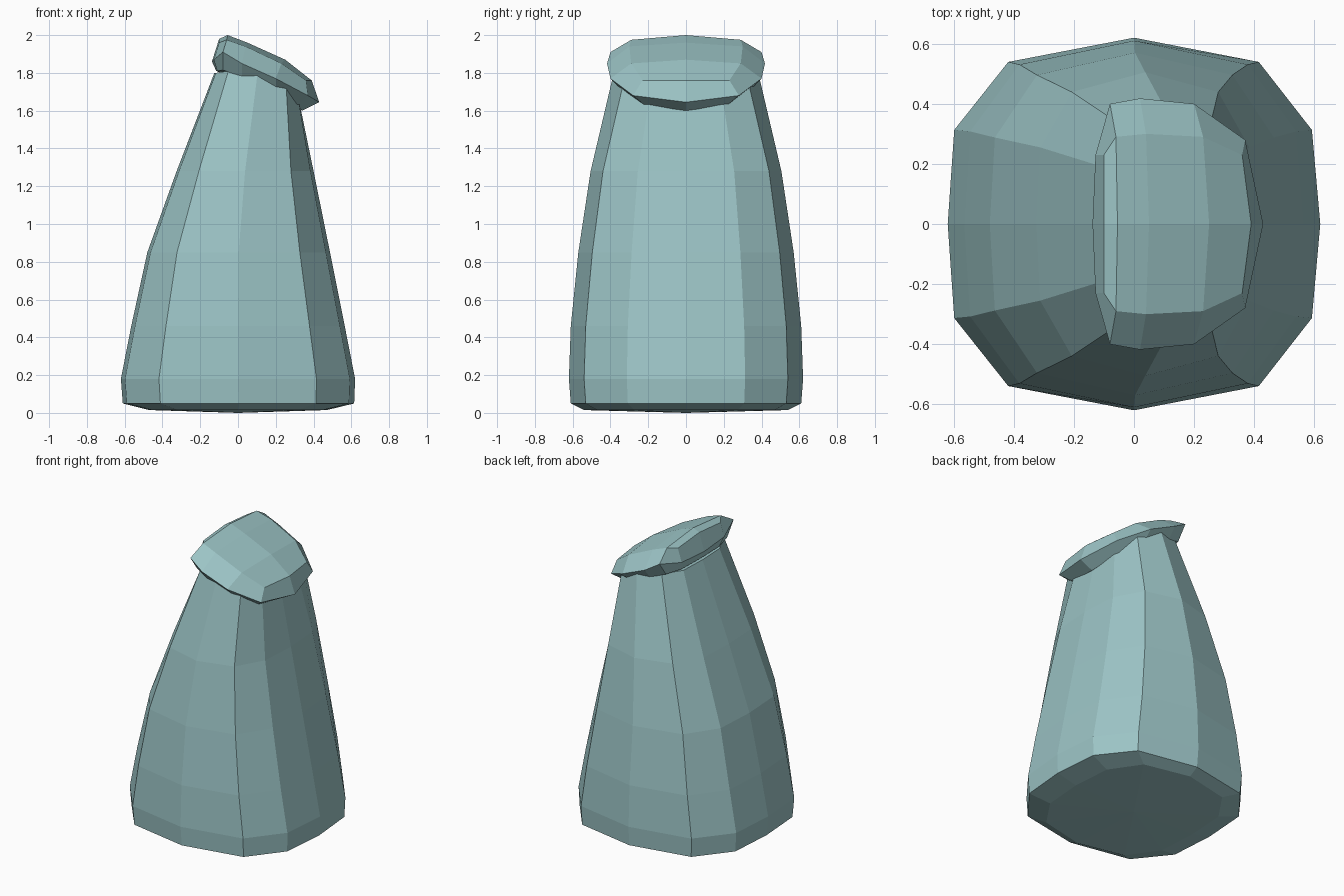
import bpy, bmesh, math

if "Cube" in bpy.data.objects:
    bpy.data.objects.remove(bpy.data.objects["Cube"])

mat = bpy.data.materials.new("pale teal")
mat.diffuse_color = (0.33, 0.55, 0.56, 1)
mat.use_nodes = True
mat.node_tree.nodes["Principled BSDF"].inputs["Base Color"].default_value = mat.diffuse_color


def full_loop(half):
    """Mirror a 7-point half ring (y >= 0) into a closed 12-point ring."""
    return half + [(x, -y, z) for x, y, z in reversed(half[1:-1])]


def bridge(bm, a, b):
    n = len(a)
    for i in range(n):
        bm.faces.new((a[i], a[(i + 1) % n], b[(i + 1) % n], b[i]))


def fan(bm, ring, centre):
    c = bm.verts.new(centre)
    for i in range(len(ring)):
        bm.faces.new((ring[i], ring[(i + 1) % len(ring)], c))


def loft(bm, halves):
    rings = [[bm.verts.new(p) for p in full_loop(h)] for h in halves]
    for a, b in zip(rings, rings[1:]):
        bridge(bm, a, b)
    return rings


def finish(bm, name):
    bmesh.ops.recalc_face_normals(bm, faces=bm.faces[:])
    me = bpy.data.meshes.new(name)
    bm.to_mesh(me)
    bm.free()
    me.materials.append(mat)
    ob = bpy.data.objects.new(name, me)
    bpy.context.collection.objects.link(ob)


# body: tapering twelve-sided shell, leaning to a slanted top
fx = [1, 0.955, 0.67, 0, -0.675, -0.965, -1]
fy = [0, 0.505, 0.87, 1, 0.87, 0.505, 0]
levels = [  # z, left x, right x, half depth
    (0.015, -0.47, 0.47, 0.54), (0.05, -0.61, 0.615, 0.61),
    (0.18, -0.62, 0.62, 0.62), (0.46, -0.565, 0.565, 0.61),
    (0.85, -0.48, 0.487, 0.57), (1.28, -0.325, 0.40, 0.505)]


def section(left, right, ry, zs):
    c, r = (left + right) / 2, (right - left) / 2
    return [(c + r * fx[i], ry * fy[i], zs[i]) for i in range(7)]


halves = [section(l, r, d, [z] * 7) for z, l, r, d in levels]
halves.append(section(-0.125, 0.33, 0.385,
                      [1.62, 1.66, 1.73, 1.79, 1.81, 1.80, 1.80]))
bm = bmesh.new()
rings = loft(bm, halves)
fan(bm, rings[0], (0, 0, 0))
fan(bm, rings[-1], (0.1, 0, 1.76))
finish(bm, "body")

# cap: tilted faceted slab with a wide rim
under = [(0.34, 0, 1.60), (0.31, 0.22, 1.63), (0.2, 0.34, 1.71),
         (0.02, 0.36, 1.78), (-0.08, 0.33, 1.815), (-0.11, 0.2, 1.81),
         (-0.115, 0, 1.81)]
rim = [(0.43, 0, 1.645), (0.37, 0.28, 1.68), (0.2, 0.4, 1.77),
       (0.02, 0.418, 1.85), (-0.08, 0.4, 1.91), (-0.128, 0.23, 1.87),
       (-0.138, 0, 1.86)]
crest = [(0.39, 0, 1.76), (0.36, 0.23, 1.76), (0.23, 0.29, 1.85),
         (0.04, 0.3, 1.94), (-0.06, 0.29, 1.975), (-0.1, 0.23, 1.96),
         (-0.1, 0, 1.98)]
bm = bmesh.new()
rings = loft(bm, [under, rim, crest])
fan(bm, rings[0], (0.11, 0, 1.72))
# cap top: quads meeting along the centre line
t = rings[-1]
c = [bm.verts.new(p) for p in ((0.25, 0, 1.87), (0.05, 0, 1.96), (-0.055, 0, 2.0))]
for side in (1, -1):
    k = lambda i: t[(side * i) % 12]
    for quad in ((k(0), k(1), k(2), c[0]), (c[0], k(2), k(3), c[1]),
                 (c[1], k(3), k(4), c[2]), (c[2], k(4), k(5), k(6))):
        bm.faces.new(quad)
finish(bm, "cap")
